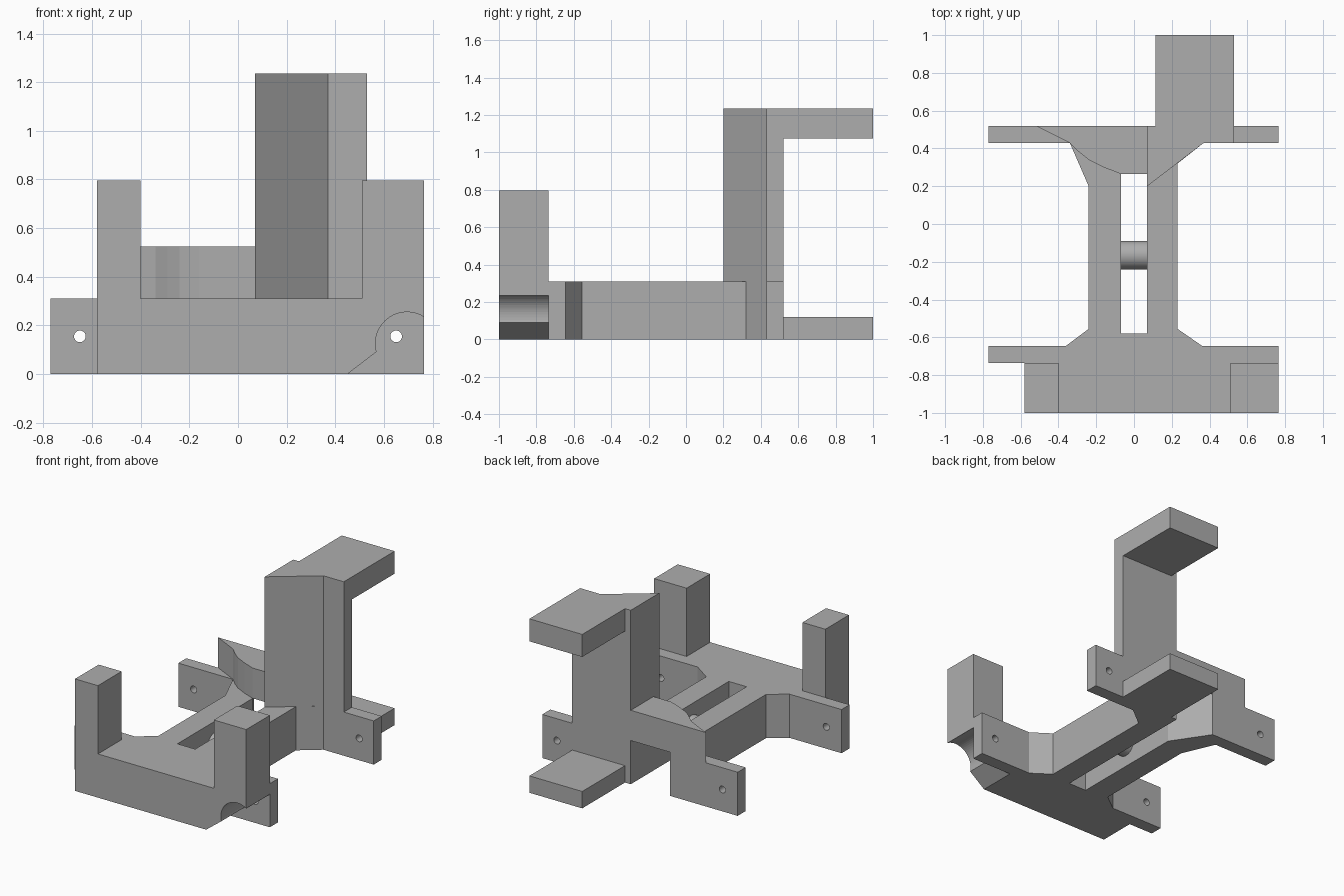
import bpy, bmesh, math
from mathutils import Vector

cube = bpy.data.objects.get("Cube")
if cube:
    bpy.data.objects.remove(cube, do_unlink=True)

grey = bpy.data.materials.new("plain grey")
grey.use_nodes = True
GREY = (0.42, 0.42, 0.42, 1)
grey.diffuse_color = GREY
grey.node_tree.nodes["Principled BSDF"].inputs["Base Color"].default_value = GREY


def extrude(name, pts, start, end, along="z"):
    """Extrude a closed profile: (x, y) along z, or (x, z) along y."""
    def place(p, d):
        return (p[0], p[1], d) if along == "z" else (p[0], d, p[1])
    bm = bmesh.new()
    face = bm.faces.new([bm.verts.new(place(p, start)) for p in pts])
    out = bmesh.ops.extrude_face_region(bm, geom=[face])
    moved = [g for g in out["geom"] if isinstance(g, bmesh.types.BMVert)]
    bmesh.ops.translate(bm, verts=moved, vec=Vector(place((0, 0), end - start)))
    bmesh.ops.recalc_face_normals(bm, faces=bm.faces)
    mesh = bpy.data.meshes.new(name)
    bm.to_mesh(mesh)
    bm.free()
    mesh.materials.append(grey)
    obj = bpy.data.objects.new(name, mesh)
    bpy.context.collection.objects.link(obj)
    return obj


def box(name, x0, x1, y0, y1, z0, z1):
    return extrude(name, [(x0, y0), (x1, y0), (x1, y1), (x0, y1)], z0, z1)


def cylinder(name, radius, depth, loc, rot):
    bpy.ops.mesh.primitive_cylinder_add(vertices=48, radius=radius, depth=depth,
                                        location=loc, rotation=rot)
    obj = bpy.context.object
    obj.name = name
    obj.data.materials.append(grey)
    bpy.ops.object.shade_smooth_by_angle()
    return obj


# Base: two rails with flared flanges, slot open at the back
base = extrude("base_frame", [
    (-0.77, -0.735), (0.765, -0.735), (0.765, -0.645), (0.36, -0.645),
    (0.23, -0.555), (0.23, 0.32), (0.37, 0.43), (0.765, 0.43), (0.765, 0.52),
    (0.07, 0.52), (0.07, -0.58), (-0.07, -0.58), (-0.07, 0.265), (-0.24, 0.52),
    (-0.77, 0.52), (-0.77, 0.43), (-0.34, 0.43), (-0.24, 0.2),
    (-0.24, -0.555), (-0.36, -0.645), (-0.77, -0.645)], 0, 0.31)

# Screw holes through all four flanges
for side, x in (("left", 0.65), ("right", -0.65)):
    cutter = cylinder(f"{side}_hole_cutter", 0.024, 2, (x, -0.1, 0.155),
                      (math.pi / 2, 0, 0))
    cutter.hide_render = True
    cutter.hide_set(True)
    mod = base.modifiers.new(f"{side}_holes", "BOOLEAN")
    mod.object = cutter
    mod.solver = "EXACT"

# Front bar with two posts and a rounded notch under one end
arc = [(0.695 + 0.13 * math.cos(math.radians(a)),
        0.125 + 0.13 * math.sin(math.radians(a))) for a in range(195, 56, -6)]
extrude("front_bar", [(-0.58, 0), (0.45, 0)] + arc + [
    (0.765, 0.235), (0.765, 0.795), (0.51, 0.795), (0.51, 0.31),
    (-0.4, 0.31), (-0.4, 0.795), (-0.58, 0.795)], -1, -0.735, "y")

# Cross pin between the rails
cylinder("cross_pin", 0.075, 0.16, (0, -0.165, 0.155), (0, math.pi / 2, 0))

# Raised bridge over the open end of the slot
extrude("rear_bridge", [
    (-0.52, 0.52), (-0.34, 0.43), (-0.29, 0.38), (-0.24, 0.34), (-0.16, 0.3),
    (-0.07, 0.265), (0.07, 0.265), (0.07, 0.52)], 0.31, 0.525)

# Tower with upper and lower hooks at the back
extrude("tower", [(0.07, 0.2), (0.37, 0.43), (0.53, 0.43), (0.53, 0.52),
                  (0.07, 0.52)], 0.31, 1.235)
box("upper_hook", 0.115, 0.53, 0.52, 1, 1.075, 1.235)
box("lower_hook", 0.115, 0.53, 0.52, 1, 0, 0.12)
